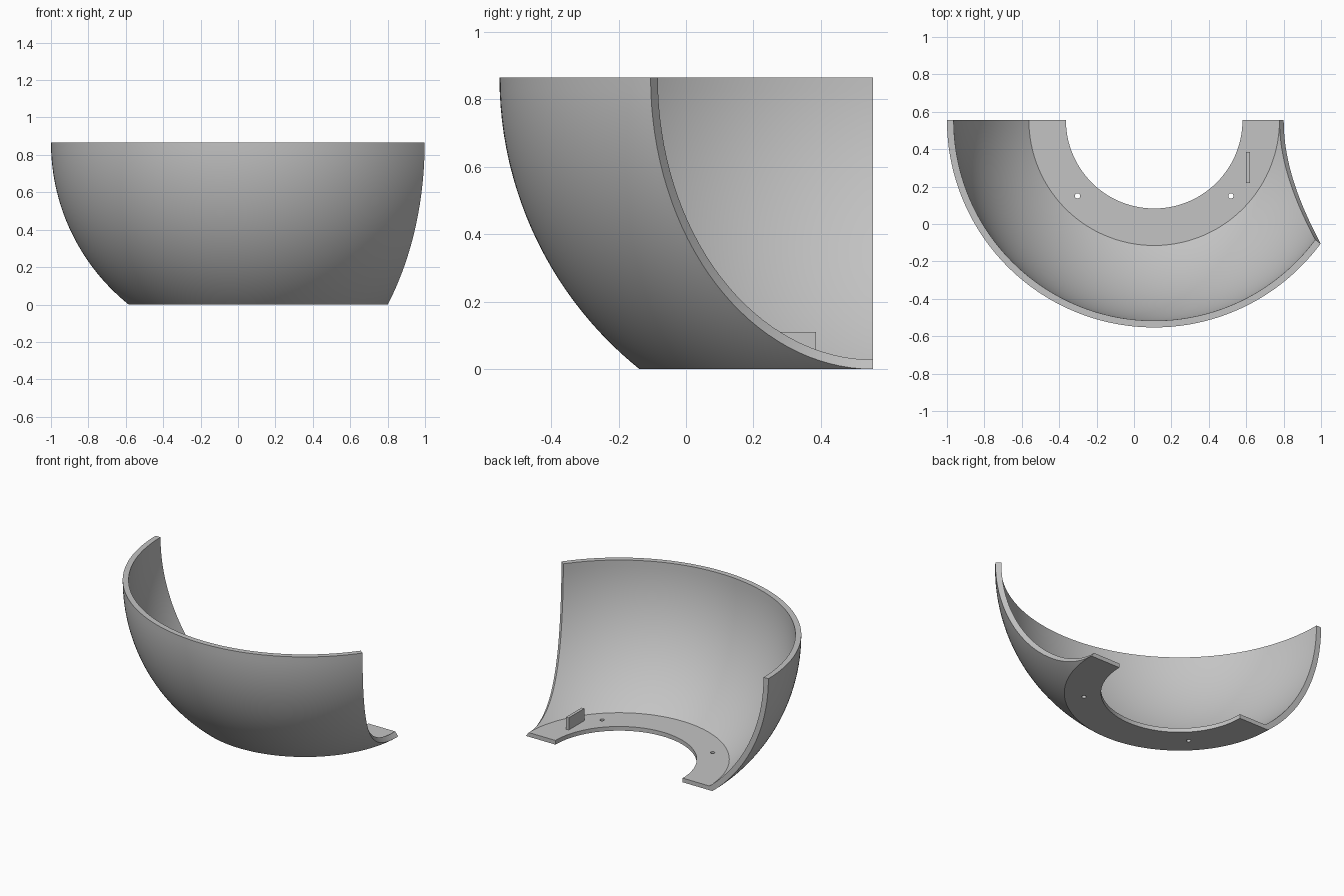
import bpy, bmesh, math
from mathutils import Vector

cube = bpy.data.objects.get("Cube")
if cube:
    bpy.data.objects.remove(cube, do_unlink=True)

CENTRE = Vector((0.108, 0.555, 0.865))   # centre of the spherical bowl
OUTER, INNER = 1.108, 1.072
HEIGHT, CUT_Y = 0.865, 0.66              # semi-axes of the elliptical side opening
HOLE = 0.472                             # radius of the floor opening
ROWS, COLS = 32, 96

grey = bpy.data.materials.new("light grey")
grey.use_nodes = True
colour = (0.55, 0.55, 0.55, 1)
grey.diffuse_color = colour
grey.node_tree.nodes["Principled BSDF"].inputs["Base Color"].default_value = colour


def finish(bm, name):
    bmesh.ops.recalc_face_normals(bm, faces=bm.faces)
    mesh = bpy.data.meshes.new(name)
    bm.to_mesh(mesh)
    bm.free()
    mesh.materials.append(grey)
    obj = bpy.data.objects.new(name, mesh)
    bpy.context.collection.objects.link(obj)
    return obj


def arc(bm, radius, z, end):
    """Row of vertices swept from the left-hand end round the front."""
    angles = [math.pi + (end - math.pi) * i / COLS for i in range(COLS + 1)]
    return [bm.verts.new(CENTRE + Vector((radius * math.cos(a), radius * math.sin(a), z)))
            for a in angles]


# Shell: spherical wall with an elliptical side cut, joined to a flat floor
bm = bmesh.new()
outer, inner = [], []
for i in range(ROWS + 1):
    a = math.pi / 2 * i / ROWS
    z, y = -HEIGHT * math.cos(a), -CUT_Y * math.sin(a)
    radius = math.sqrt(OUTER ** 2 - z ** 2)
    end = 2 * math.pi + math.asin(y / radius)
    k = INNER / OUTER
    outer.append(arc(bm, radius, z, end))
    inner.append(arc(bm, radius * k, z * k, end))
floor_z = -HEIGHT * INNER / OUTER
lip_top = arc(bm, HOLE, floor_z, 2 * math.pi)
lip_low = arc(bm, HOLE, -HEIGHT, 2 * math.pi)

loop = outer + inner[::-1] + [lip_top, lip_low]
for p, q in zip(loop, loop[1:] + loop[:1]):
    for j in range(COLS):
        bm.faces.new((p[j], p[j + 1], q[j + 1], q[j]))
# End caps
for j in (0, COLS):
    bm.faces.new((outer[0][j], inner[0][j], lip_top[j], lip_low[j]))
    for i in range(ROWS):
        bm.faces.new((outer[i][j], outer[i + 1][j], inner[i + 1][j], inner[i][j]))
shell = finish(bm, "bowl_shell")

# Screw holes through the floor
for side in (-1, 1):
    bm = bmesh.new()
    bmesh.ops.create_cone(bm, cap_ends=True, segments=24, radius1=0.014, radius2=0.014, depth=0.2)
    bmesh.ops.translate(bm, verts=bm.verts, vec=(CENTRE.x + side * 0.41, 0.15, 0.013))
    cutter = finish(bm, "screw_hole_cutter")
    cutter.hide_render = True
    mod = shell.modifiers.new("screw_hole", 'BOOLEAN')
    mod.operation, mod.solver, mod.object = 'DIFFERENCE', 'EXACT', cutter
    bpy.context.view_layer.objects.active = shell
    bpy.ops.object.modifier_apply(modifier=mod.name)
    bpy.data.objects.remove(cutter, do_unlink=True)

bpy.ops.object.select_all(action='DESELECT')
shell.select_set(True)
bpy.context.view_layer.objects.active = shell
bpy.ops.object.shade_smooth_by_angle(angle=math.radians(30))

# Upright tab on the floor
bm = bmesh.new()
bmesh.ops.create_cube(bm, size=1)
bmesh.ops.scale(bm, verts=bm.verts, vec=(0.02, 0.165, 0.09))
bmesh.ops.translate(bm, verts=bm.verts, vec=(0.61, 0.303, 0.065))
finish(bm, "floor_tab")
